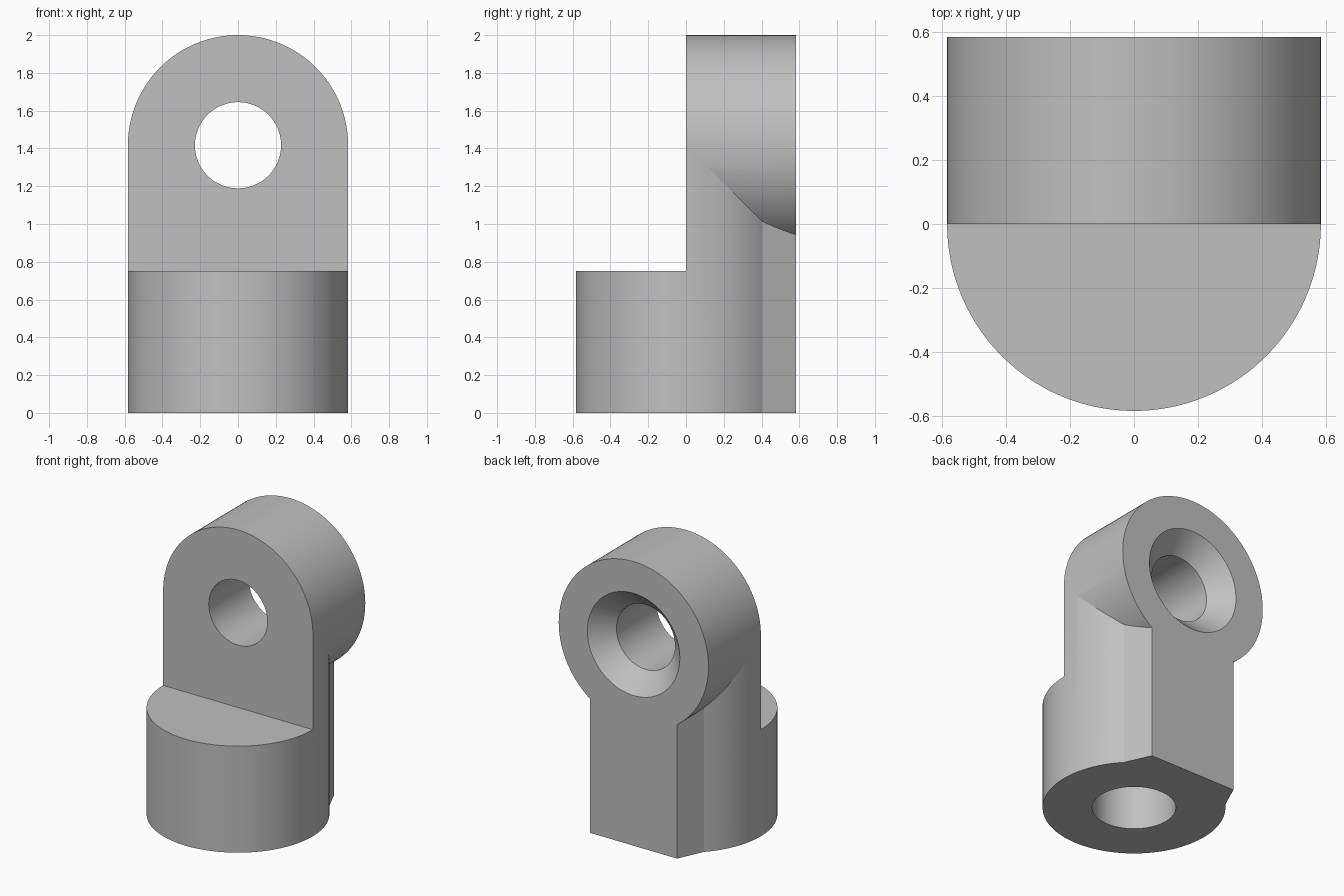
import bpy, bmesh, math
from mathutils import Matrix

cube = bpy.data.objects.get("Cube")
if cube:
    bpy.data.objects.remove(cube, do_unlink=True)

R = 0.583            # outer radius of base and eye, also the back plane
EYE_Z = 2 - R        # height of the eye axis
STEP_Z = 0.75        # top of the round base
SEGS = 128

grey = bpy.data.materials.new("plain grey")
grey.use_nodes = True
colour = (0.53, 0.53, 0.53, 1)
grey.diffuse_color = colour
grey.node_tree.nodes["Principled BSDF"].inputs["Base Color"].default_value = colour


def add_object(name, bm):
    bmesh.ops.recalc_face_normals(bm, faces=bm.faces)
    mesh = bpy.data.meshes.new(name)
    bm.to_mesh(mesh)
    bm.free()
    mesh.materials.append(grey)
    obj = bpy.data.objects.new(name, mesh)
    bpy.context.collection.objects.link(obj)
    return obj


def prism(name, outline, height):
    bm = bmesh.new()
    base = bm.faces.new([bm.verts.new((x, y, 0)) for x, y in outline])
    top = bmesh.ops.extrude_face_region(bm, geom=[base])["geom"]
    bmesh.ops.translate(bm, vec=(0, 0, height),
                        verts=[v for v in top if isinstance(v, bmesh.types.BMVert)])
    return add_object(name, bm)


def cone(name, r_start, r_end, start, end, along_y):
    bm = bmesh.new()
    place = Matrix.Translation((0, 0, (start + end) / 2))
    if along_y:
        place = Matrix.Translation((0, 0, EYE_Z)) @ Matrix.Rotation(-math.pi / 2, 4, 'X') @ place
    bmesh.ops.create_cone(bm, cap_ends=True, segments=SEGS, radius1=r_start,
                          radius2=r_end, depth=end - start, matrix=place)
    return add_object(name, bm)


def box(name, low, high):
    bm = bmesh.new()
    size = [b - a for a, b in zip(low, high)]
    middle = [(a + b) / 2 for a, b in zip(low, high)]
    bmesh.ops.create_cube(bm, size=1, matrix=Matrix.Translation(middle) @ Matrix.Diagonal((*size, 1)))
    return add_object(name, bm)


def combine(target, tool, operation):
    mod = target.modifiers.new(operation.lower(), 'BOOLEAN')
    mod.operation, mod.solver, mod.object = operation, 'EXACT', tool
    bpy.context.view_layer.objects.active = target
    bpy.ops.object.modifier_apply(modifier=mod.name)
    bpy.data.objects.remove(tool, do_unlink=True)


# Column: round section that runs into two angled flats toward the back
corner = math.asin(0.403 / R)
sweep = math.pi + 2 * corner
arc = [math.pi - corner + sweep * i / SEGS for i in range(SEGS + 1)]
outline = [(R * math.cos(a), R * math.sin(a)) for a in arc]
edge_x, edge_y = outline[-1]
back_x, past = 0.339, 1.2
tip = (edge_x + (back_x - edge_x) * past, edge_y + (R - edge_y) * past)
outline += [tip, (-tip[0], tip[1])]
bracket = prism("eye_bracket", outline, EYE_Z)

# Horizontal eye, then trim the front step and the flat back
combine(bracket, cone("eye", R, R, -0.2, 0.7, True), 'UNION')
combine(bracket, box("step_cutter", (-1, -1, STEP_Z), (1, 0, 3)), 'DIFFERENCE')
combine(bracket, box("back_cutter", (-1, R, -1), (1, 2, 3)), 'DIFFERENCE')

# Eye hole with a countersink at the back, and a blind bore underneath
HOLE, SINK, DEPTH = 0.228, 0.36, 0.135
slope = (SINK - HOLE) / DEPTH
combine(bracket, cone("hole_cutter", HOLE, HOLE, -0.5, 1, True), 'DIFFERENCE')
combine(bracket, cone("sink_cutter", HOLE - 0.05 * slope, SINK + 0.05 * slope,
                      R - DEPTH - 0.05, R + 0.05, True), 'DIFFERENCE')
combine(bracket, cone("bore_cutter", 0.267, 0.267, -0.2, 0.5, False), 'DIFFERENCE')

# Smooth the round walls, keep the edges crisp
bpy.ops.object.select_all(action='DESELECT')
bracket.select_set(True)
bpy.context.view_layer.objects.active = bracket
bpy.ops.object.shade_smooth_by_angle(angle=math.radians(15))
